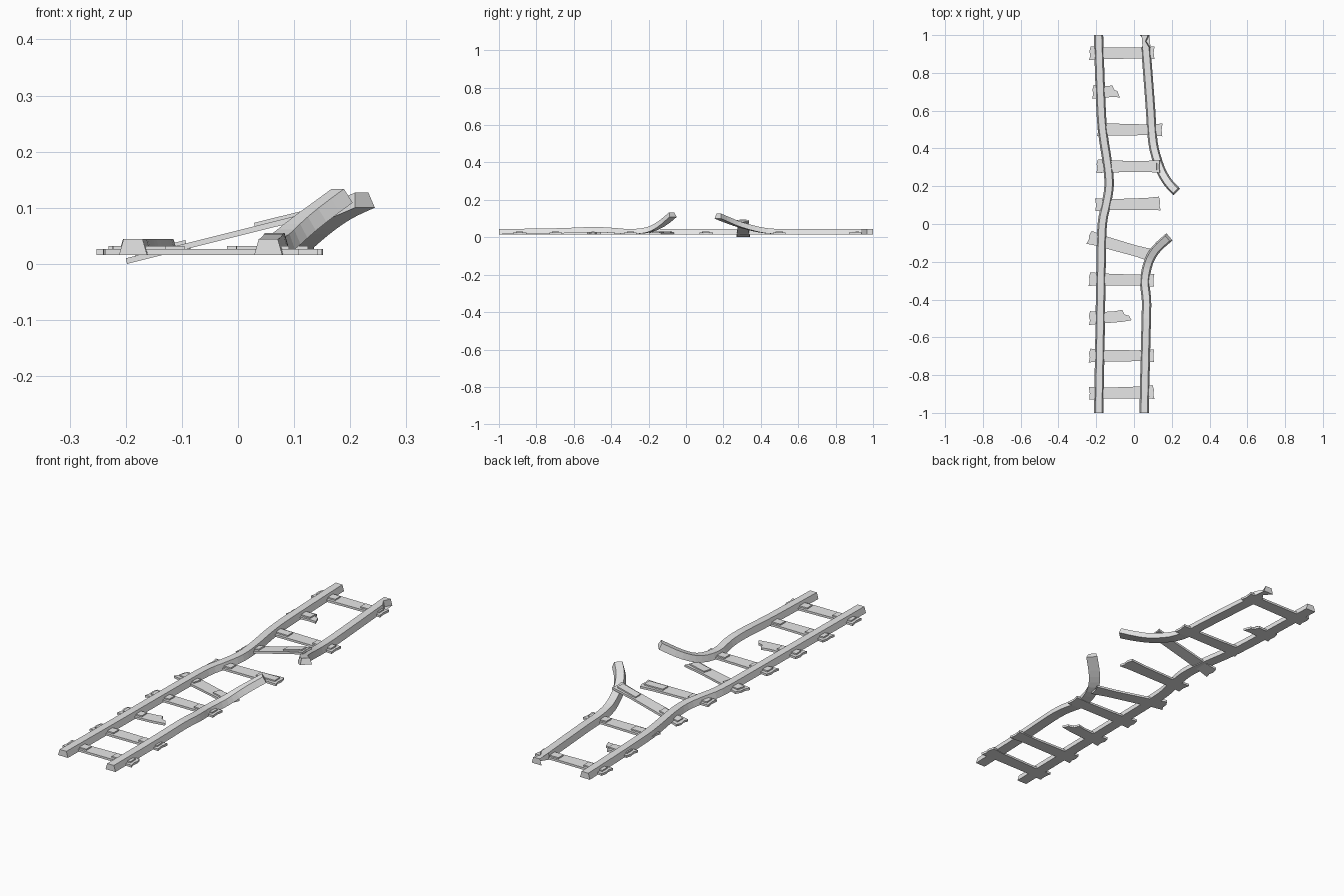
import bpy
import bmesh
from math import radians
from mathutils import Vector, Matrix

cube = bpy.data.objects.get("Cube")
if cube:
    bpy.data.objects.remove(cube)

grey = bpy.data.materials.new("plain_grey")
grey.use_nodes = True
grey.diffuse_color = (0.8, 0.8, 0.8, 1)
grey.node_tree.nodes["Principled BSDF"].inputs["Base Color"].default_value = (0.8, 0.8, 0.8, 1)


def make_object(name, bm):
    bmesh.ops.recalc_face_normals(bm, faces=bm.faces)
    mesh = bpy.data.meshes.new(name)
    bm.to_mesh(mesh)
    bm.free()
    mesh.materials.append(grey)
    obj = bpy.data.objects.new(name, mesh)
    bpy.context.collection.objects.link(obj)
    return obj


def smooth_path(points, steps=3):
    # Catmull-Rom curve through the given points
    p = [Vector(q) for q in points]
    p = [2 * p[0] - p[1]] + p + [2 * p[-1] - p[-2]]
    path = []
    for a, b, c, d in zip(p, p[1:], p[2:], p[3:]):
        for i in range(steps):
            t = i / steps
            path.append(0.5 * (2 * b + (c - a) * t + (2 * a - 5 * b + 4 * c - d) * t ** 2
                               + (3 * b - a - 3 * c + d) * t ** 3))
    return path + [p[-2]]


def make_rail(name, points):
    # Trapezoid section swept along the path; path height is the rail's underside
    section = [(-0.025, 0), (0.025, 0), (0.017, 0.028), (-0.017, 0.028)]
    path = smooth_path(points)
    bm = bmesh.new()
    rings = []
    for i, pos in enumerate(path):
        along = (path[min(i + 1, len(path) - 1)] - path[max(i - 1, 0)]).normalized()
        if i in (0, len(path) - 1) and abs(along.z) < 0.05:
            along = Vector((0, 1, 0))  # square cut at the track ends
        side = along.cross(Vector((0, 0, 1))).normalized()
        up = side.cross(along)
        rings.append([bm.verts.new(pos + side * u + up * v) for u, v in section])
    for r, s in zip(rings, rings[1:]):
        for k in range(4):
            n = (k + 1) % 4
            bm.faces.new((r[k], r[n], s[n], s[k]))
    bm.faces.new(rings[0])
    bm.faces.new(rings[-1])
    make_object(name, bm)


def add_slab(bm, outline, bottom, top):
    low = [bm.verts.new((x, y, bottom)) for x, y in outline]
    high = [bm.verts.new((x, y, top)) for x, y in outline]
    bm.faces.new(low)
    bm.faces.new(high)
    for k in range(len(low)):
        n = (k + 1) % len(low)
        bm.faces.new((low[k], low[n], high[n], high[k]))


def make_sleeper(name, centre, yaw=0, tilt=0, flip=1, broken=None):
    # Worn plank outline, or a splintered stump when a broken edge is given
    left = [(-0.165, 0.037), (-0.172, 0.012), (-0.168, -0.012), (-0.174, -0.036), (-0.125, -0.032)]
    right = [(0.1, -0.029), (0.172, -0.034), (0.168, 0.0), (0.173, 0.033), (0.08, 0.028), (-0.1, 0.031)]
    bm = bmesh.new()
    outline = left + (broken or right)
    add_slab(bm, [(x * flip, y) for x, y in outline], -0.005, 0.005)
    # Rail plates
    for x in ([-0.11] if broken else [-0.11, 0.11]):
        w, d = 0.047, 0.019
        add_slab(bm, [(x * flip + a * w, b * d) for a, b in ((-1, -1), (1, -1), (1, 1), (-1, 1))],
                 0.004, 0.011)
    obj = make_object(name, bm)
    obj.matrix_world = (Matrix.Translation(centre) @ Matrix.Rotation(radians(yaw), 4, 'Z')
                        @ Matrix.Rotation(radians(tilt), 4, 'Y'))


# Rails
Z = 0.016
make_rail("whole_rail", [(-0.187, -1, Z), (-0.18, -0.6, Z), (-0.174, -0.2, Z), (-0.168, 0, Z),
                         (-0.148, 0.1, Z), (-0.132, 0.2, Z), (-0.139, 0.31, Z), (-0.167, 0.5, Z),
                         (-0.178, 0.7, Z), (-0.188, 1, Z)])
make_rail("front_broken_rail", [(0.054, -1, Z), (0.06, -0.7, 0.02), (0.065, -0.5, 0.027),
                                (0.066, -0.4, 0.023), (0.057, -0.3, Z), (0.078, -0.2, 0.026),
                                (0.12, -0.13, 0.059), (0.188, -0.068, 0.109)])
make_rail("back_broken_rail", [(0.057, 1, Z), (0.073, 0.8, Z), (0.088, 0.6, Z), (0.094, 0.5, Z),
                               (0.106, 0.4, 0.025), (0.14, 0.29, 0.053), (0.18, 0.22, 0.079),
                               (0.226, 0.17, 0.1)])

# Sleepers
S = 0.021
make_sleeper("sleeper_back_end", (-0.064, 0.905, S), yaw=0.5)
make_sleeper("sleeper_back_second", (-0.022, 0.5, S), yaw=-0.5)
make_sleeper("sleeper_lifted", (-0.03, 0.305, 0.047), tilt=-14)
make_sleeper("sleeper_gap", (-0.033, 0.105, S), yaw=1, flip=-1)
make_sleeper("sleeper_skewed", (-0.075, -0.118, S), yaw=-16)
make_sleeper("sleeper_front_third", (-0.066, -0.295, S), yaw=-1)
make_sleeper("sleeper_front_second", (-0.066, -0.697, S))
make_sleeper("sleeper_front_end", (-0.066, -0.893, S), yaw=1, flip=-1)

# Broken sleepers
make_sleeper("broken_sleeper_back", (-0.048, 0.7, S),
             broken=[(-0.06, -0.027), (-0.027, -0.03), (-0.04, 0.004), (-0.055, 0.008),
                     (-0.066, 0.033), (-0.1, 0.03)])
make_sleeper("broken_sleeper_front", (-0.066, -0.49, S), yaw=3,
             broken=[(0.0, -0.028), (0.052, -0.022), (0.04, 0.002), (0.016, 0.01),
                     (0.005, 0.036), (-0.03, 0.03), (-0.1, 0.029)])
